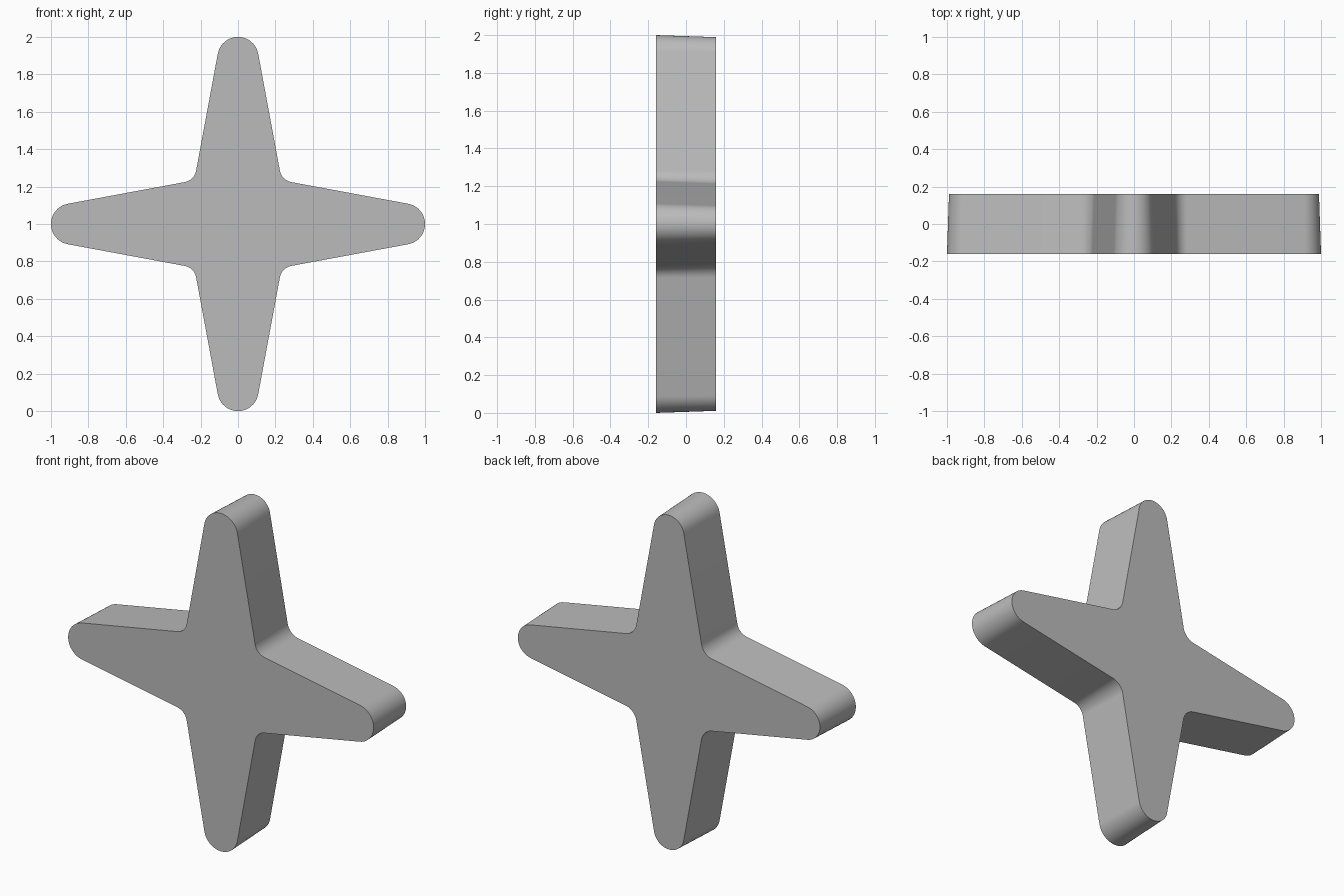
import bpy
import bmesh
from math import cos, sin, tan, radians, pi, sqrt
from mathutils import Vector, Matrix

cube = bpy.data.objects.get("Cube")
if cube:
    bpy.data.objects.remove(cube, do_unlink=True)

HALF_DEPTH = 0.16
TIP_RADIUS = 0.11
FILLET_RADIUS = 0.075
DRAFT = 0.011            # inward offset of the back outline
LEAN = radians(10.5)     # taper of each arm side
STEPS = 20

# Material
grey = bpy.data.materials.new("plain grey")
grey.use_nodes = True
colour = (0.5, 0.5, 0.5, 1)
grey.diffuse_color = colour
grey.node_tree.nodes["Principled BSDF"].inputs["Base Color"].default_value = colour


def arc(centre, radius, start, end):
    """Points along a circular arc."""
    angles = [start + (end - start) * i / STEPS for i in range(STEPS + 1)]
    return [centre + radius * Vector((cos(a), sin(a))) for a in angles]


def star_outline(inset):
    """Four tapered arms with round tips, joined by round inner corners."""
    tip_centre = Vector((1 - TIP_RADIUS, 0))
    # inner corner where neighbouring arm sides meet on the diagonal
    corner = (TIP_RADIUS / cos(LEAN) + tip_centre.x * tan(LEAN)) / (1 + tan(LEAN))
    reach = FILLET_RADIUS / sin(pi / 4 + LEAN) / sqrt(2)
    fillet_centre = Vector((corner + reach, corner + reach))
    quarter = arc(tip_centre, TIP_RADIUS - inset, LEAN - pi / 2, pi / 2 - LEAN)
    quarter += arc(fillet_centre, FILLET_RADIUS + inset, -pi / 2 - LEAN, -pi + LEAN)
    return [Matrix.Rotation(k * pi / 2, 2) @ p for k in range(4) for p in quarter]


# Star body: front and back outlines bridged by drafted walls
bm = bmesh.new()
front = [bm.verts.new((p.x, -HALF_DEPTH, p.y + 1)) for p in star_outline(0)]
back = [bm.verts.new((p.x, HALF_DEPTH, p.y + 1)) for p in star_outline(DRAFT)]
bm.faces.new(front)
bm.faces.new(back[::-1])
for i in range(len(front)):
    j = (i + 1) % len(front)
    bm.faces.new((front[j], front[i], back[i], back[j]))
bmesh.ops.recalc_face_normals(bm, faces=bm.faces)

mesh = bpy.data.meshes.new("four_point_star")
bm.to_mesh(mesh)
bm.free()
mesh.materials.append(grey)
star = bpy.data.objects.new("four_point_star", mesh)
bpy.context.collection.objects.link(star)

# Round walls, crisp rims
bpy.context.view_layer.objects.active = star
star.select_set(True)
bpy.ops.object.shade_smooth_by_angle(angle=radians(30))
